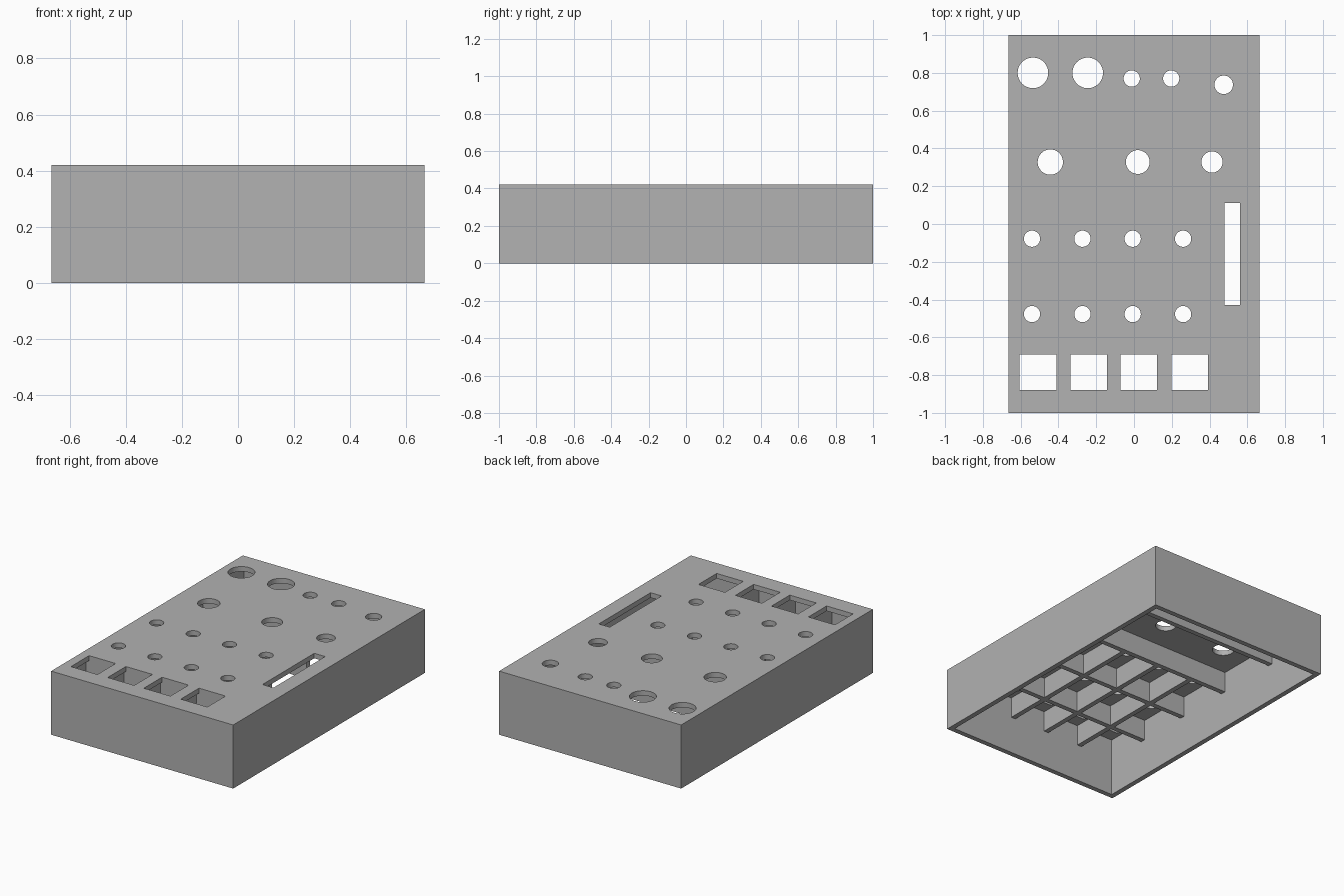
import bpy
import bmesh
from mathutils import Matrix, Vector

if "Cube" in bpy.data.objects:
    bpy.data.objects.remove(bpy.data.objects["Cube"])

W, D, H = 0.665, 1.0, 0.42      # half width, half depth, height
T = 0.033                       # wall and rib thickness
CEIL = H - T                    # underside of the top panel
RIB_Z = 0.25                    # lower edge of the ribs
RIB_END = 0.44                  # ribs stop short of the slider slot

grey = bpy.data.materials.new("plain_grey")
grey.use_nodes = True
colour = (0.445, 0.445, 0.445, 1)
grey.diffuse_color = colour
grey.node_tree.nodes["Principled BSDF"].inputs["Base Color"].default_value = colour


def add_box(bm, x0, x1, y0, y1, z0, z1):
    centre = Vector((x0 + x1, y0 + y1, z0 + z1)) / 2
    size = Matrix.Diagonal((x1 - x0, y1 - y0, z1 - z0, 1))
    bmesh.ops.create_cube(bm, size=1, matrix=Matrix.Translation(centre) @ size)


def add_hole(bm, x, y, r):
    bmesh.ops.create_cone(bm, cap_ends=True, segments=48, radius1=r, radius2=r,
                          depth=0.2, matrix=Matrix.Translation((x, y, H)))


def make_object(name, bm):
    mesh = bpy.data.meshes.new(name)
    bm.to_mesh(mesh)
    bm.free()
    mesh.materials.append(grey)
    obj = bpy.data.objects.new(name, mesh)
    bpy.context.collection.objects.link(obj)
    return obj


def cut(target, cutter):
    mod = target.modifiers.new("cut", "BOOLEAN")
    mod.operation = "DIFFERENCE"
    mod.solver = "EXACT"
    mod.object = cutter
    bpy.context.view_layer.objects.active = target
    bpy.ops.object.modifier_apply(modifier=mod.name)
    bpy.data.objects.remove(cutter)


# Enclosure shell, open underneath
bm = bmesh.new()
add_box(bm, -W, W, -D, D, 0, H)
shell = make_object("enclosure_shell", bm)
bm = bmesh.new()
add_box(bm, -W + T, W - T, -D + T, D - T, -0.1, CEIL)
cut(shell, make_object("cavity_cutter", bm))

# Panel openings
bm = bmesh.new()
for x in (-0.535, -0.245):                       # large sockets
    add_hole(bm, x, 0.80, 0.081)
for x in (-0.012, 0.197):                        # small sockets
    add_hole(bm, x, 0.77, 0.043)
add_hole(bm, 0.475, 0.737, 0.049)
for x, r in ((-0.443, 0.067), (0.02, 0.063), (0.413, 0.056)):   # knobs
    add_hole(bm, x, 0.328, r)
for x in (-0.54, -0.273, -0.007, 0.26):          # dial rows and square pads
    for y in (-0.078, -0.477):
        add_hole(bm, x, y, 0.043)
for x in (-0.508, -0.239, 0.025, 0.295):
    add_box(bm, x - 0.097, x + 0.097, -0.88, -0.69, H - 0.1, H + 0.1)
add_box(bm, 0.48, 0.56, -0.43, 0.11, H - 0.1, H + 0.1)          # slider slot
cut(shell, make_object("opening_cutter", bm))

# Ribs across the width
for i, y in enumerate((0.555, 0.104, -0.29, -0.667)):
    bm = bmesh.new()
    add_box(bm, -W + T, RIB_END, y - T / 2, y + T / 2, RIB_Z, CEIL)
    make_object(f"cross_rib_{i + 1}", bm)

# Ribs between the columns, from the front wall to the second cross rib
for i, x in enumerate((-0.372, -0.105, 0.16)):
    bm = bmesh.new()
    add_box(bm, x - T / 2, x + T / 2, -D + T, 0.104, RIB_Z, CEIL)
    make_object(f"column_rib_{i + 1}", bm)
